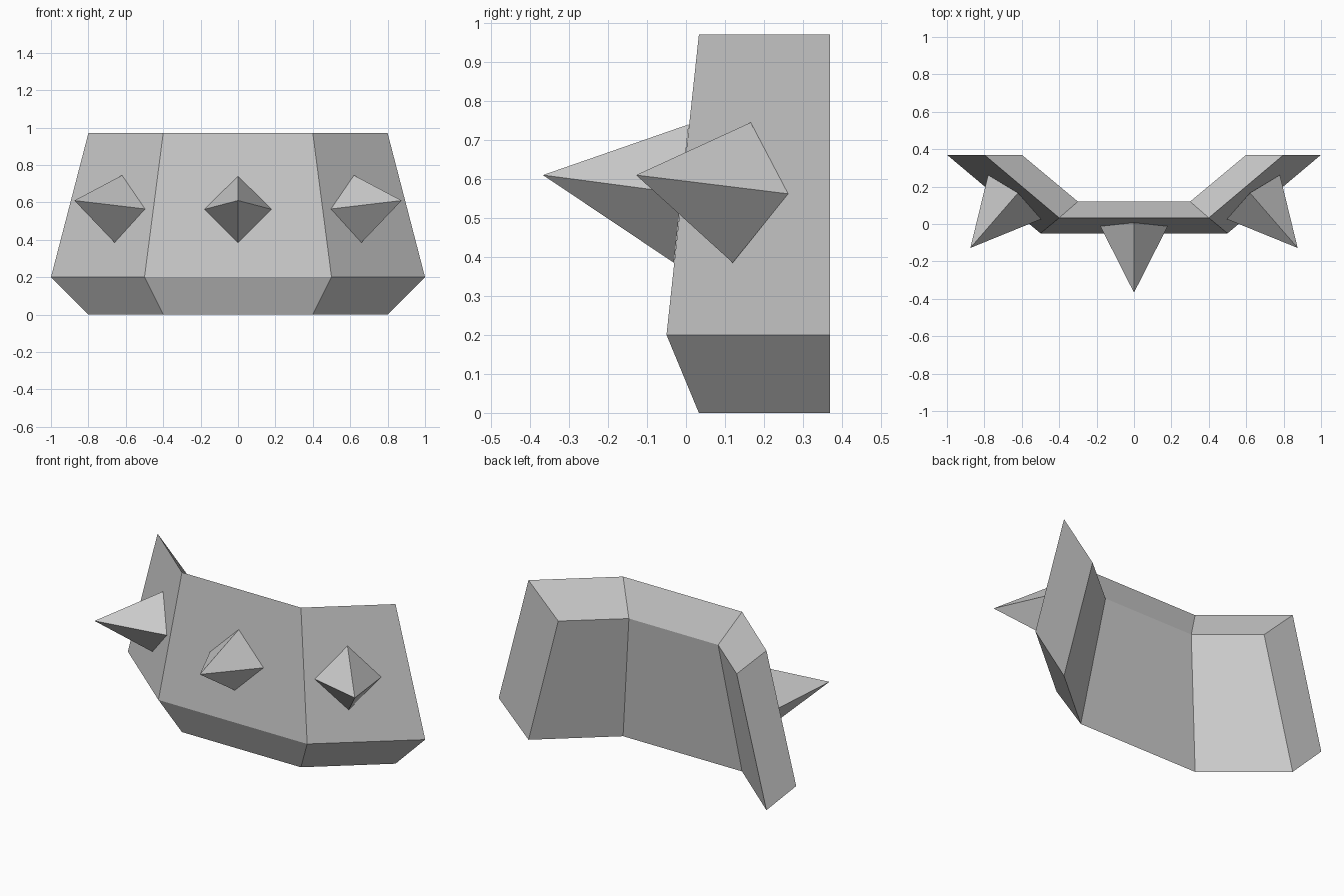
import bpy
import bmesh

if "Cube" in bpy.data.objects:
    bpy.data.objects.remove(bpy.data.objects["Cube"])


def make_object(name, verts, faces):
    mesh = bpy.data.meshes.new(name)
    mesh.from_pydata(verts, [], faces)
    bm = bmesh.new()
    bm.from_mesh(mesh)
    bmesh.ops.recalc_face_normals(bm, faces=bm.faces)
    bm.to_mesh(mesh)
    bm.free()
    obj = bpy.data.objects.new(name, mesh)
    bpy.context.collection.objects.link(obj)
    return obj


def spike(name, tip, base):
    # four-sided pyramid; base corners in order around the base
    return make_object(name, [tip] + base,
                       [(0, 1, 2), (0, 2, 3), (0, 3, 4), (0, 4, 1), (4, 3, 2, 1)])


# Bent plate: one four-cornered section swept through four stations.
# Section corners: front ridge, top edge, back inner edge, bottom edge
end = [(1.0, .37, .2), (.8, .37, .97), (.6, .37, .775), (.8, .37, 0)]
bend = [(.5, -.05, .2), (.4, .033, .97), (.3, .12, .775), (.4, .033, 0)]


def flip(points):
    return [(-x, y, z) for x, y, z in points]


sections = [flip(end), flip(bend), bend, end]
verts = [p for s in sections for p in s]
faces = [(4 * i + j, 4 * i + (j + 1) % 4, 4 * i + 4 + (j + 1) % 4, 4 * i + 4 + j)
         for i in range(3) for j in range(4)]
faces += [(0, 1, 2, 3), (12, 13, 14, 15)]
make_object("bent_plate", verts, faces)

# Centre spike
spike("centre_spike", (0, -.367, .61),
      [(0, .007, .74), (.18, -.012, .563), (0, -.031, .385), (-.18, -.012, .563)])

# Side spikes, mirrored
side_tip = (.875, -.128, .61)
side_base = [(.62, .166, .745), (.78, .262, .562), (.66, .12, .385), (.497, .026, .565)]
spike("right_spike", side_tip, side_base)
spike("left_spike", flip([side_tip])[0], flip(side_base))
